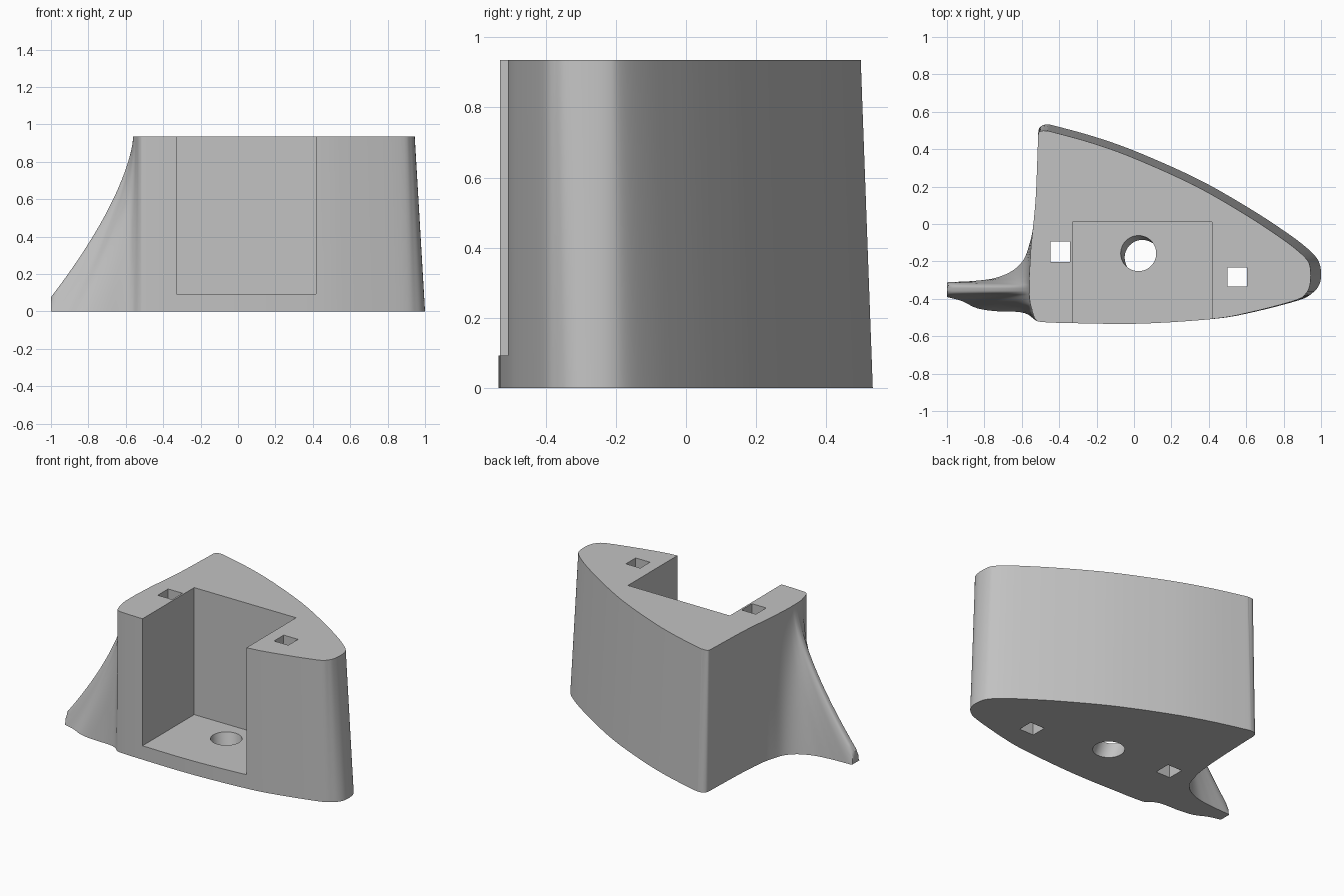
import bpy
import bmesh
from mathutils import Vector

HEIGHT = 0.935
LEVELS = 24
STEPS = 5

default_cube = bpy.data.objects.get("Cube")
if default_cube:
    bpy.data.objects.remove(default_cube, do_unlink=True)

grey = bpy.data.materials.new("plain grey")
grey.use_nodes = True
grey.diffuse_color = (0.54, 0.54, 0.54, 1)
grey.node_tree.nodes["Principled BSDF"].inputs["Base Color"].default_value = (0.54, 0.54, 0.54, 1)


def closed_spline(points):
    """Smooth closed curve through the given points."""
    result = []
    count = len(points)
    for i in range(count):
        a, b, c, d = (points[(i + k) % count] for k in (-1, 0, 1, 2))
        for step in range(STEPS):
            u = step / STEPS
            result.append(0.5 * (2 * b + (c - a) * u + (2 * a - 5 * b + 4 * c - d) * u ** 2
                                 + (3 * b - a - 3 * c + d) * u ** 3))
    return result


def make_object(name, bm):
    bmesh.ops.recalc_face_normals(bm, faces=bm.faces)
    mesh = bpy.data.meshes.new(name)
    bm.to_mesh(mesh)
    bm.free()
    mesh.materials.append(grey)
    obj = bpy.data.objects.new(name, mesh)
    bpy.context.collection.objects.link(obj)
    return obj


def box_cutter(name, low, high):
    bm = bmesh.new()
    bmesh.ops.create_cube(bm, size=1)
    low, high = Vector(low), Vector(high)
    for v in bm.verts:
        v.co = (low + high) / 2 + v.co * (high - low)
    return make_object(name, bm)


# Base outline of the main body, from the back corner round the nose to the front corner
body_base = [Vector(p) for p in (
    (-.512, .49), (-.5, .52), (-.47, .532), (-.42, .524), (-.2, .463), (.03, .38),
    (.35, .236), (.62, .082), (.8, -.035), (.9, -.108), (.965, -.167), (.993, -.215),
    (1, -.275), (.99, -.325), (.955, -.368), (.88, -.408), (.62, -.475), (.42, -.508),
    (.03, -.533), (-.33, -.53), (-.49, -.524))]

# The body walls lean inwards at the nose and back, and stay upright at the front
body_top = []
for i, point in enumerate(body_base):
    before = body_base[max(i - 1, 0)]
    after = body_base[min(i + 1, len(body_base) - 1)]
    along = (after - before).normalized()
    outward = Vector((-along.y, along.x))
    body_top.append(point - Vector((.055 * max(outward.x, 0), .034 * max(outward.y, 0))))

# Fin outline: base x, y and top x, y
fin = [
    (-.53, -.512, -.525, -.512), (-.565, -.485, -.54, -.48), (-.62, -.47, -.548, -.45),
    (-.74, -.466, -.555, -.425), (-.84, -.45, -.558, -.4), (-.92, -.412, -.56, -.38),
    (-1, -.39, -.56, -.37), (-1.05, -.375, -.56, -.36), (-1.06, -.35, -.56, -.35),
    (-1.05, -.325, -.56, -.34), (-1, -.312, -.56, -.33), (-.92, -.308, -.56, -.32),
    (-.84, -.303, -.56, -.305), (-.74, -.288, -.56, -.28), (-.65, -.25, -.558, -.24),
    (-.59, -.19, -.555, -.19), (-.56, -.11, -.55, -.11), (-.54, -.02, -.54, -.02),
    (-.525, .15, -.525, .15), (-.515, .4, -.515, .4)]

# Loft the body and its swept fin
bm = bmesh.new()
rings = []
for level in range(LEVELS + 1):
    rise = level / LEVELS
    sweep = 1 - (1 - rise) ** 1.5
    outline = [a.lerp(b, rise) for a, b in zip(body_base, body_top)]
    outline += [Vector(p[:2]).lerp(Vector(p[2:]), sweep) for p in fin]
    rings.append([bm.verts.new((max(p.x, -1), p.y, rise * HEIGHT))
                  for p in closed_spline(outline)])
for lower, upper in zip(rings, rings[1:]):
    for i in range(len(lower)):
        j = (i + 1) % len(lower)
        bm.faces.new((lower[i], lower[j], upper[j], upper[i]))
bm.faces.new(rings[0])
bm.faces.new(rings[-1])
body = make_object("finned_body", bm)

# Front pocket and two square through holes
cutters = [
    box_cutter("pocket_cutter", (-.33, -1, .092), (.418, .012, 2)),
    box_cutter("left_hole_cutter", (.499, -.335, -1), (.604, -.233, 2)),
    box_cutter("right_hole_cutter", (-.447, -.203, -1), (-.342, -.094, 2)),
]

# Slanted round hole in the pocket floor
bm = bmesh.new()
bmesh.ops.create_cone(bm, cap_ends=True, segments=48, radius1=.095, radius2=.095, depth=.4)
for v in bm.verts:
    v.co += Vector((.045 - v.co.z * .23, -.18 + v.co.z * .25, 0))
cutters.append(make_object("round_hole_cutter", bm))

bpy.context.view_layer.objects.active = body
for cutter in cutters:
    cutter.hide_render = True
    cut = body.modifiers.new(cutter.name, "BOOLEAN")
    cut.operation = "DIFFERENCE"
    cut.solver = "EXACT"
    cut.object = cutter
    bpy.ops.object.modifier_apply(modifier=cut.name)
    bpy.data.objects.remove(cutter, do_unlink=True)

# Smooth the curved walls while keeping the edges crisp
bpy.ops.object.select_all(action="DESELECT")
body.select_set(True)
bpy.ops.object.shade_smooth_by_angle(angle=.6)
